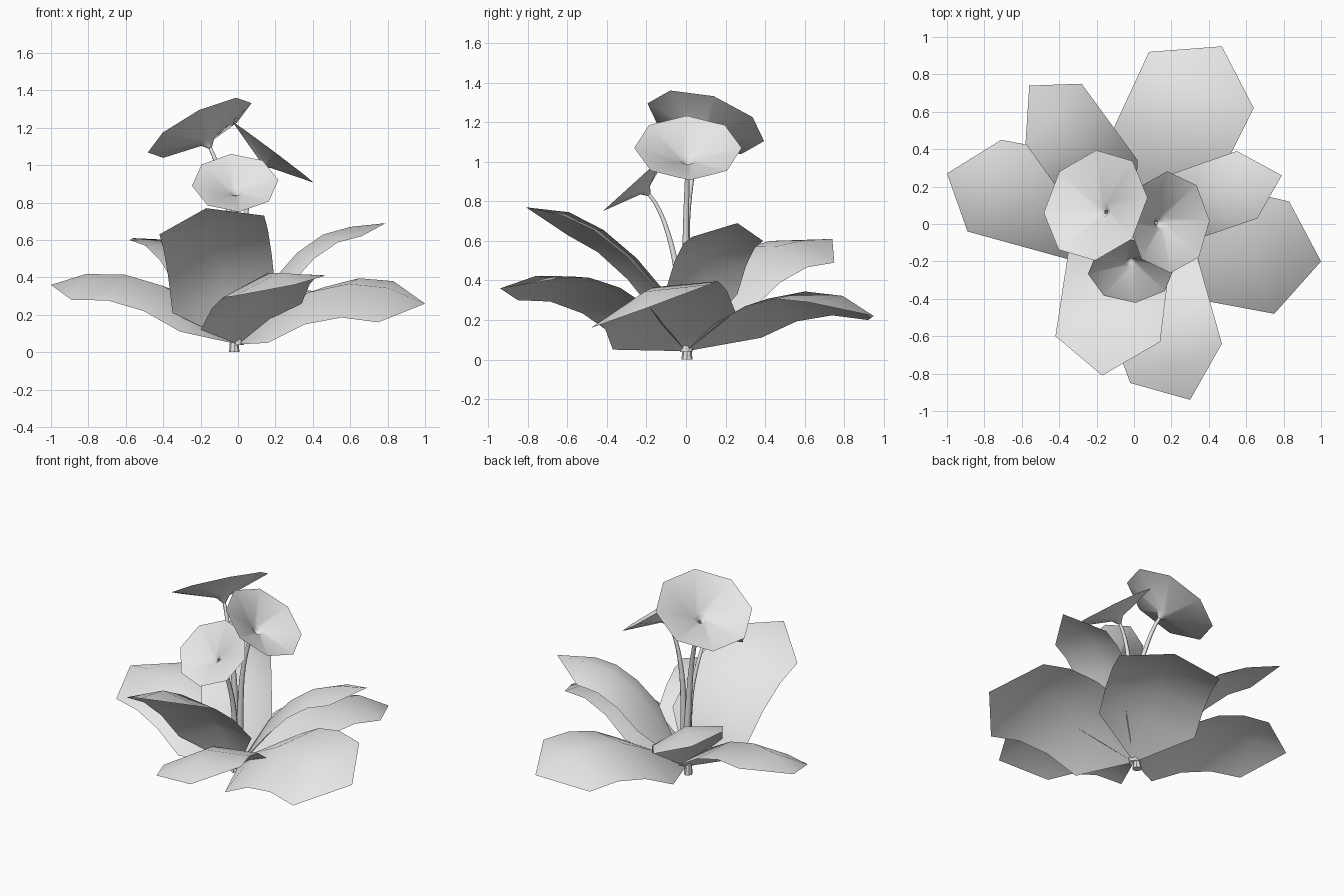
import bpy, bmesh, math
from mathutils import Vector

cube = bpy.data.objects.get("Cube")
if cube:
    bpy.data.objects.remove(cube, do_unlink=True)

# One pale grey for the whole plant
grey = bpy.data.materials.new("pale_grey")
grey.use_nodes = True
grey.diffuse_color = (0.8, 0.8, 0.8, 1)
grey.node_tree.nodes["Principled BSDF"].inputs["Base Color"].default_value = (0.8, 0.8, 0.8, 1)


def finish(name, bm):
    mesh = bpy.data.meshes.new(name)
    bm.to_mesh(mesh)
    bm.free()
    mesh.materials.append(grey)
    for p in mesh.polygons:
        p.use_smooth = True
    obj = bpy.data.objects.new(name, mesh)
    bpy.context.collection.objects.link(obj)
    return obj


ROOT = Vector((0, 0, 0.042))


def leaf(name, tip, corner_a, corner_b, inner_a, inner_b, bulge=0.08, bow=0.06):
    """Shield-shaped leaf with arched edges and a raised middle line."""
    tip, ca, cb, ia, ib = (Vector(p) for p in (tip, corner_a, corner_b, inner_a, inner_b))
    bm = bmesh.new()
    root = bm.verts.new(ROOT)
    arch = lambda s: Vector((0, 0, 4 * bow * s * (1 - s)))
    rows = []
    for i in range(4):
        s = i / 3
        a, b = ia.lerp(ca, s) + arch(s), ib.lerp(cb, s) + arch(s)
        along = (ca + cb) / 2 - (ia + ib) / 2 + Vector((0, 0, 4 * bow * (1 - 2 * s)))
        n = (b - a).cross(along).normalized()
        if n.z < 0:
            n.negate()
        m = (a + b) / 2 + n * bulge
        rows.append([bm.verts.new(p) for p in (a, m, b)])
    end = bm.verts.new(tip)
    for k in range(2):
        bm.faces.new((root, rows[0][k + 1], rows[0][k]))
        for r, q in zip(rows, rows[1:]):
            bm.faces.new((r[k], r[k + 1], q[k + 1], q[k]))
        bm.faces.new((rows[-1][k], rows[-1][k + 1], end))
    bmesh.ops.recalc_face_normals(bm, faces=bm.faces)
    if sum(f.normal.z for f in bm.faces) < 0:
        bmesh.ops.reverse_faces(bm, faces=bm.faces)
    finish(name, bm)


# Leaves: tip, the two outer corners, the two inner corners
leaf("leaf_back", (.47, .95, .22), (.08, .92, .20), (.64, .62, .29), (-.17, .38, .11), (.40, .14, .18))
leaf("leaf_back_right", (-.56, .74, .61), (-.58, .43, .60), (-.28, .75, .49),
     (-.33, .08, .35), (.02, .34, .26), .06)
leaf("leaf_right", (-1, .27, .36), (-.89, -.04, .28), (-.71, .45, .39), (-.31, -.20, .11), (-.18, .35, .23), .085)
leaf("leaf_front_right", (-.17, -.81, .77), (-.42, -.60, .63), (.14, -.63, .73),
     (-.35, -.14, .21), (.20, -.14, .34), .07)
leaf("leaf_front", (.30, -.94, .36), (-.02, -.85, .30), (.47, -.64, .41), (-.20, -.36, .12), (.34, -.18, .26), .07)
leaf("leaf_left", (1, -.20, .26), (.83, .12, .38), (.75, -.48, .16), (.28, .25, .24), (.16, -.37, .05), .08, .07)
leaf("leaf_back_left", (.79, .26, .69), (.66, .03, .62), (.55, .39, .60), (.28, -.10, .36), (.18, .26, .33), .06)


def flower(name, centre, normal, radius, spin=0):
    """Eight-sided trumpet with a steeper throat; returns the end of its neck."""
    c, n = Vector(centre), Vector(normal).normalized()
    up = (Vector((0, 0, 1)) - n * n.z).normalized()
    side = n.cross(up)
    neck_depth = radius * .41
    bm = bmesh.new()

    def ring(r, drop):
        angles = [math.tau * i / 8 + spin for i in range(8)]
        return [bm.verts.new(c - n * drop + (up * math.cos(t) + side * math.sin(t)) * r) for t in angles]

    rings = [ring(radius, 0), ring(radius * .14, radius * .28), ring(.01, neck_depth)]
    for outer, inner in zip(rings, rings[1:]):
        for i in range(8):
            j = (i + 1) % 8
            bm.faces.new((outer[i], outer[j], inner[j], inner[i]))
    finish(name, bm)
    return c - n * neck_depth, n


def stem(name, start, middle, top, n):
    """Tapered tube that bends into the flower's neck."""
    data = bpy.data.curves.new(name, "CURVE")
    data.dimensions = "3D"
    data.bevel_depth = 0.02
    data.bevel_resolution = 1
    data.resolution_u = 6
    data.materials.append(grey)
    sp = data.splines.new("BEZIER")
    sp.bezier_points.add(2)
    pts = [Vector(start), Vector(middle), top]
    dirs = [(pts[1] - pts[0]) * .3, (pts[2] - pts[0]).normalized() * .12, n * .09]
    for bp, p, d, r in zip(sp.bezier_points, pts, dirs, (1.2, .8, .5)):
        bp.co, bp.handle_left, bp.handle_right, bp.radius = p, p - d, p + d, r
    bpy.context.collection.objects.link(bpy.data.objects.new(name, data))


# Flowers on their stems
top, n = flower("flower_high", (-.205, .1, 1.2), (-.523, .327, 1), .31, -.16)
stem("stem_high", (0, .01, .04), (-.04, .005, .7), top, n)
top, n = flower("flower_left", (.187, .01, 1.07), (.6, .02, .8), .272)
stem("stem_left", (.01, 0, .04), (.03, 0, .65), top, n)
top, n = flower("flower_front", (-.015, -.25, .905), (0, -.67, .74), .232, .1)
stem("stem_front", (0, -.01, .04), (0, -.06, .52), top, n)

# Short root stub
bm = bmesh.new()
bmesh.ops.create_cone(bm, cap_ends=True, segments=8, radius1=.028, radius2=.022, depth=.07)
bmesh.ops.translate(bm, verts=bm.verts, vec=(-.02, .005, .035))
stub = finish("root_stub", bm)
bpy.ops.object.select_all(action="DESELECT")
bpy.context.view_layer.objects.active = stub
stub.select_set(True)
bpy.ops.object.shade_smooth_by_angle()
